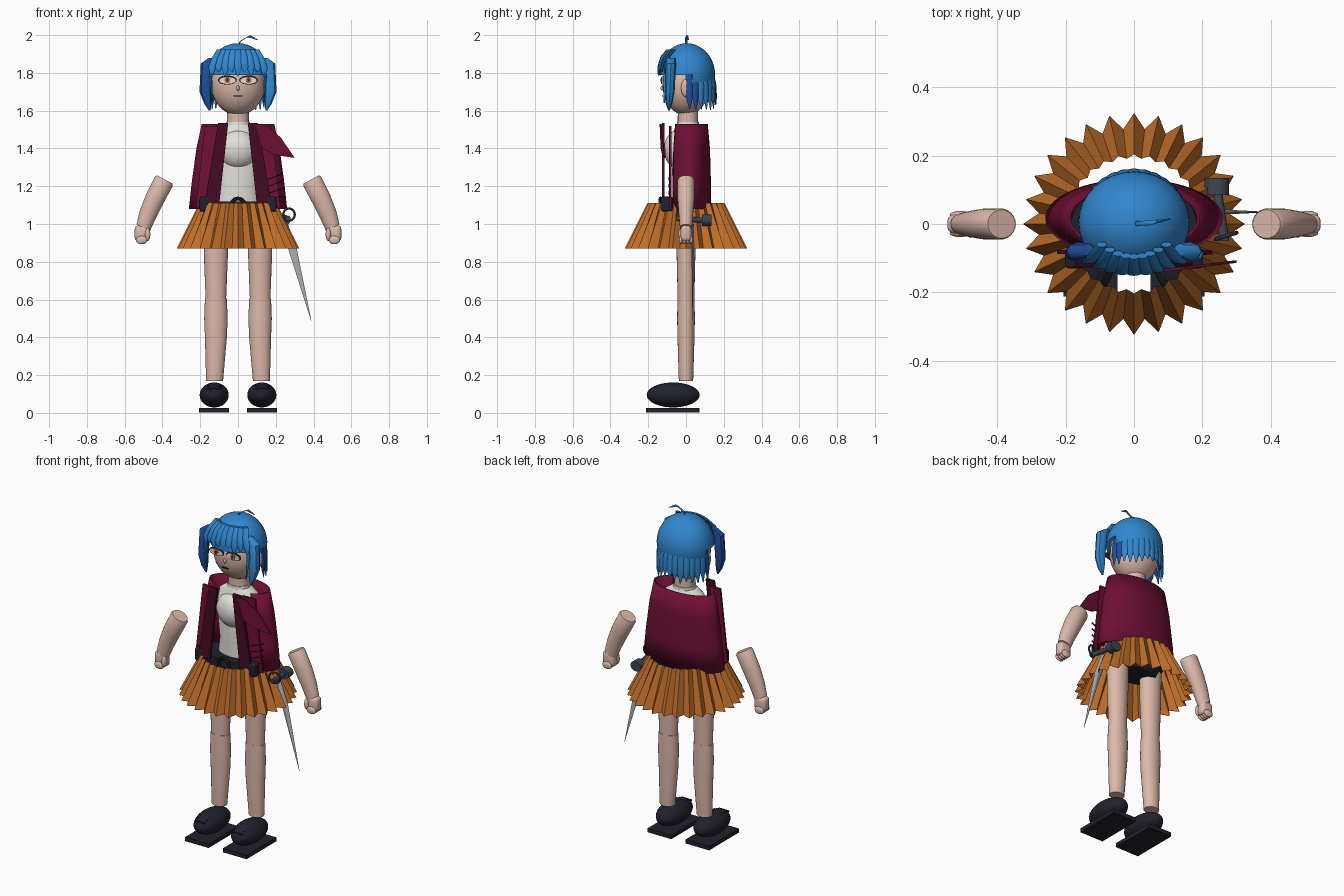
import bpy, bmesh, math, random
from mathutils import Vector, Matrix

random.seed(4)
if "Cube" in bpy.data.objects:
    bpy.data.objects.remove(bpy.data.objects["Cube"])


def colour(name, r, g, b):
    m = bpy.data.materials.new(name)
    m.use_nodes = True
    m.diffuse_color = (r, g, b, 1)
    m.node_tree.nodes["Principled BSDF"].inputs["Base Color"].default_value = (r, g, b, 1)
    return m


skin = colour("skin", .72, .48, .4)
blue = colour("hair_blue", .03, .24, .62)
deep_blue = colour("hair_deep_blue", .014, .075, .32)
maroon = colour("maroon", .16, .005, .035)
dark_maroon = colour("dark_maroon", .06, .003, .016)
orange = colour("orange", .52, .155, .022)
navy = colour("navy_black", .015, .015, .026)
white = colour("white", .76, .74, .7)
steel = colour("steel", .45, .46, .47)
gunmetal = colour("gunmetal", .045, .06, .08)

X, Y, Z = Vector((1, 0, 0)), Vector((0, 1, 0)), Vector((0, 0, 1))


def finish(name, bm, mat, angle=40):
    """Turn a bmesh into a shaded, coloured object."""
    bmesh.ops.recalc_face_normals(bm, faces=bm.faces)
    me = bpy.data.meshes.new(name)
    bm.to_mesh(me)
    bm.free()
    me.materials.append(mat)
    ob = bpy.data.objects.new(name, me)
    bpy.context.collection.objects.link(ob)
    bpy.ops.object.select_all(action="DESELECT")
    ob.select_set(True)
    bpy.context.view_layer.objects.active = ob
    if angle:
        bpy.ops.object.shade_smooth_by_angle(angle=math.radians(angle))
    return ob


def tube(name, stations, mat, n=24, u=X, v=Y, angle=40):
    """Loft elliptical rings given as x, y, z, radius along u, radius along v."""
    bm = bmesh.new()
    rings = []
    for x, y, z, ru, rv in stations:
        turn = [math.tau * i / n for i in range(n)]
        rings.append([bm.verts.new(Vector((x, y, z)) + u * ru * math.cos(t) + v * rv * math.sin(t))
                      for t in turn])
    for a, b in zip(rings, rings[1:]):
        for i in range(n):
            bm.faces.new((a[i], a[i - 1], b[i - 1], b[i]))
    bm.faces.new(rings[0])
    bm.faces.new(rings[-1])
    return finish(name, bm, mat, angle)


def ball(name, centre, size, mat, keep=None):
    bm = bmesh.new()
    bmesh.ops.create_uvsphere(bm, u_segments=32, v_segments=20, radius=1,
                              matrix=Matrix.LocRotScale(centre, None, size))
    if keep:
        drop = [f for f in bm.faces if not keep(f.calc_center_median())]
        bmesh.ops.delete(bm, geom=drop, context="FACES")
    return finish(name, bm, mat)


def box(name, centre, size, mat, bevel=0):
    bm = bmesh.new()
    bmesh.ops.create_cube(bm, size=1, matrix=Matrix.LocRotScale(centre, None, size))
    if bevel:
        bmesh.ops.bevel(bm, geom=bm.edges[:], offset=bevel, segments=3, profile=.5, affect="EDGES")
    return finish(name, bm, mat)


def disc(name, x, y, z, rx, rz, mat):
    return tube(name, [(x, y, z, rx, rz), (x, y - .003, z, rx, rz)], mat, u=X, v=Z)


def plate(name, outline, mat, y, depth, slope=0):
    """Extrude an x-z outline along y."""
    bm = bmesh.new()
    front = bm.faces.new([bm.verts.new((x, y + slope * x, z)) for x, z in outline])
    out = bmesh.ops.extrude_face_region(bm, geom=[front])["geom"]
    bmesh.ops.translate(bm, vec=Y * depth, verts=[g for g in out if isinstance(g, bmesh.types.BMVert)])
    return finish(name, bm, mat, 0)


def ring(name, centre, radius, thick, mat, rot):
    bpy.ops.mesh.primitive_torus_add(location=centre, rotation=rot, major_radius=radius,
                                     minor_radius=thick, major_segments=24, minor_segments=8)
    ob = bpy.context.object
    ob.name = name
    ob.data.materials.append(mat)
    bpy.ops.object.shade_smooth_by_angle()


# Head and face
ball("head", (0, 0, 1.74), (.142, .125, .165), skin)
tube("neck", [(0, .01, 1.48, .06, .055), (0, .01, 1.62, .058, .053)], skin)
ball("nose", (0, -.123, 1.72), (.008, .012, .014), skin)
box("mouth", (0, -.124, 1.678), (.045, .006, .006), navy)
for side, label in ((1, "left"), (-1, "right")):
    e = side * .056
    ball(label + "_ear", (side * .143, 0, 1.72), (.016, .026, .048), skin)
    disc(label + "_eye_rim", e, -.122, 1.762, .05, .024, navy)
    disc(label + "_eye_white", e, -.126, 1.76, .043, .018, white)
    disc(label + "_iris", e, -.13, 1.762, .015, .017, orange)
    disc(label + "_pupil", e, -.134, 1.762, .006, .008, navy)

# Hair cap, fringe, side locks, back strands and top curl
cap = ball("hair_cap", (0, .004, 1.79), (.163, .15, .167), blue,
           lambda c: c.z > 1.8 or (c.y > .02 and c.z > 1.69))
for i in range(9):
    t = i / 4 - 1
    back = .035 * t * t
    tip = 1.785 + .02 * (i % 2)
    tube(f"fringe_{i}", [(t * .095, back - .095, 1.925, .016, .008), (t * .115, back - .128, 1.885, .021, .008),
                         (t * .135, back - .145, 1.83, .021, .007), (t * .14, back - .146, tip, .004, .003)],
         blue, n=8)
for side, label, mat in ((1, "left", blue), (-1, "right", deep_blue)):
    tube(label + "_side_lock", [(side * .135, -.075, 1.88, .018, .018), (side * .165, -.08, 1.85, .032, .027),
                                (side * .172, -.085, 1.7, .032, .025), (side * .16, -.09, 1.64, .02, .018),
                                (side * .15, -.09, 1.6, .004, .004)], mat, n=8)
    tube(label + "_temple_strand", [(side * .125, -.08, 1.87, .008, .016), (side * .145, -.105, 1.78, .008, .016),
                                    (side * .135, -.115, 1.64, .003, .003)], blue, n=8)
count = 15
for row in range(2):
    for i in range(count):
        a = .12 + (math.pi - .24) * (i + row * .5) / (count - 1 + row * .5)
        out = Vector((math.cos(a), math.sin(a), 0))
        along = Vector((-out.y, out.x, 0))
        low = 1.6 + random.uniform(0, .04) + row * .04
        r = .15 - .012 * row
        path = [(r - .01, 1.8, .018), (r + .003, 1.73, .023), (r + .006, 1.67, .018), (r + .01, low, .003)]
        mat = deep_blue if i in (0, 1, count - 1) or (row and i % 3 == 0) else blue
        tube(f"back_strand_{row}_{i}", [(out.x * q, out.y * q, z, w, w * .4) for q, z, w in path],
             mat, n=8, u=along, v=out)
tube("top_curl", [(0, 0, 1.94, .008, .008), (.012, .002, 1.968, .008, .007), (.045, .003, 1.987, .008, .007),
                  (.06, .006, 1.994, .008, .006), (.104, .014, 1.975, .002, .002)], blue, n=8, u=(X + Z) * .7)

# Shirt
tube("shirt", [(0, .01, 1.08, .13, .085), (0, .01, 1.2, .115, .08), (0, .01, 1.4, .135, .09),
               (0, .01, 1.49, .12, .075), (0, .01, 1.525, .07, .06)], white)
ball("chest", (0, -.035, 1.395), (.105, .082, .105), white)
tube("collar", [(0, .01, 1.505, .068, .062), (0, .01, 1.54, .063, .058)], white)

# Open jacket shell
bm = bmesh.new()
gap, steps, rows = .7, 40, []
for z, rx, ry in ((1.08, .26, .115), (1.22, .245, .115), (1.4, .22, .11), (1.53, .192, .098)):
    angles = [-math.pi / 2 + gap + (math.tau - 2 * gap) * i / steps for i in range(steps + 1)]
    rows.append([bm.verts.new((rx * math.cos(a), .017 + ry * math.sin(a), z)) for a in angles])
for lo, hi in zip(rows, rows[1:]):
    for i in range(steps):
        bm.faces.new((lo[i], lo[i + 1], hi[i + 1], hi[i]))
jacket = finish("jacket", bm, maroon)
jacket.modifiers.new("thickness", "SOLIDIFY").thickness = .008

# Lapels, front panels, torn shoulder flap and stitches
for s, label in ((1, "left"), (-1, "right")):
    plate(label + "_lapel", [(s * .1, 1.1), (s * .178, 1.1), (s * .105, 1.535), (s * .052, 1.535)],
          dark_maroon, -.128, .015)
    plate(label + "_front_panel", [(s * .16, 1.085), (s * .225, 1.085), (s * .175, 1.52), (s * .09, 1.52)],
          maroon, -.092, .012, .02 * s)
plate("shoulder_flap", [(.085, 1.53), (.14, 1.525), (.225, 1.46), (.3, 1.35), (.2, 1.365), (.13, 1.4)],
      maroon, -.15, .008, .12)
for i in range(4):
    z = 1.12 + i * .038
    tube(f"stitch_{i}", [(.15, -.09, z, .004, .004), (.23, -.085, z + .03, .004, .004)],
         dark_maroon, n=6, u=Y, v=Z)

# Belt with pouches and buckle
tube("belt", [(0, -.003, 1.05, .185, .13), (0, -.003, 1.12, .185, .13)], navy, n=32)
ring("buckle", (0, -.135, 1.1), .035, .01, navy, (math.pi / 2, 0, 0))
for side in (1, -1):
    box("belt_pouch", (side * .175, -.1, 1.105), (.055, .06, .08), navy, .012)

# Pleated skirt
bm = bmesh.new()
pleats = 28
top, hem = [], []
for i in range(pleats * 2):
    a = math.pi * i / pleats
    for loop, z, r in ((top, 1.11, .192 if i % 2 else .204), (hem, .87, .28 if i % 2 else .325)):
        loop.append(bm.verts.new((r * math.cos(a), r * math.sin(a), z)))
for i in range(pleats * 2):
    bm.faces.new((top[i - 1], hem[i - 1], hem[i], top[i]))
finish("skirt", bm, orange, 0)

# Legs, shoes, arms and hands
tube("shorts", [(0, 0, .98, .14, .085), (0, 0, 1.07, .175, .11)], navy)
for s, label in ((1, "left"), (-1, "right")):
    x = s * .117
    tube(label + "_thigh", [(x, 0, 1.03, .066, .055), (x, 0, .85, .064, .05), (x, 0, .595, .054, .044)], skin)
    tube(label + "_calf", [(x, 0, .605, .058, .045), (x, 0, .5, .062, .047), (x, 0, .4, .058, .045),
                           (s * .124, 0, .17, .045, .038)], skin)
    ball(label + "_shoe", (s * .126, -.068, .095), (.077, .14, .066), navy)
    box(label + "_sole", (s * .127, -.07, .014), (.158, .285, .024), navy)
    for i in range(3):
        box(f"{label}_lace_{i}", (s * .126, -.185 + i * .025, .128 + i * .008), (.07, .007, .007), navy)
    tilt = Vector((.88, 0, s * .47))
    tube(label + "_forearm", [(s * .388, 0, 1.236, .046, .042), (s * .393, 0, 1.225, .053, .046),
                              (s * .44, 0, 1.135, .052, .045), (s * .478, 0, 1.05, .047, .038),
                              (s * .502, 0, .98, .04, .032)], skin, u=tilt)
    box(label + "_palm", (s * .508, 0, .95), (.078, .056, .085), skin, .02)
    ball(label + "_thumb", (s * .478, -.024, .945), (.014, .016, .034), skin)
    for i in range(4):
        ball(f"{label}_finger_{i}", (s * .51, -.027 + i * .018, .915), (.03, .011, .022), skin)

# Sword with guard rings and pommel
tube("blade", [(.24, .035, 1.0, .024, .007), (.288, .035, .87, .023, .006), (.387, .035, .49, .001, .001)],
     steel, n=4, angle=0)
tube("grip", [(.265, -.05, 1.03, .014, .014), (.245, .09, 1.02, .014, .014)], gunmetal, n=12, u=X, v=Z)
tube("pommel", [(.242, .085, 1.02, .036, .03), (.242, .135, 1.02, .036, .03)], gunmetal, n=16, u=X, v=Z)
ring("guard_ring", (.27, -.035, 1.05), .032, .006, gunmetal, (math.pi / 2, 0, .3))
